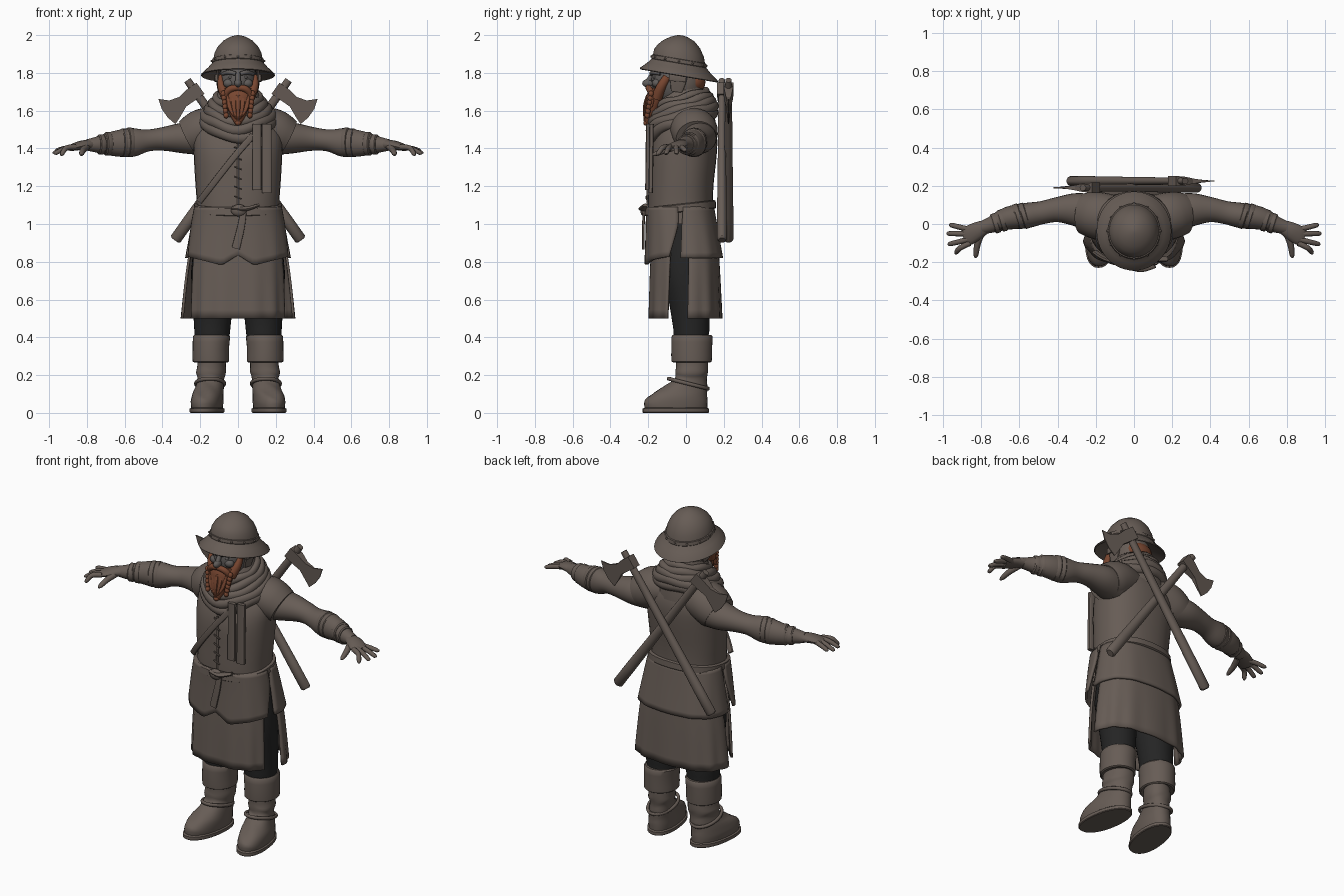
import bpy, bmesh, math
from mathutils import Vector

def mat(name, rgb):
    m = bpy.data.materials.new(name)
    m.diffuse_color = (*rgb, 1)
    return m

BROWN = mat("drab_brown", (0.135, 0.108, 0.092))
BLACK = mat("black_cloth", (0.018, 0.018, 0.018))
RED = mat("red_hair", (0.19, 0.062, 0.03))
SKIN = mat("grey_skin", (0.115, 0.105, 0.10))

def finish(name, bm, m, angle=40, thick=0):
    bmesh.ops.recalc_face_normals(bm, faces=bm.faces)
    me = bpy.data.meshes.new(name)
    bm.to_mesh(me)
    bm.free()
    me.materials.append(m)
    ob = bpy.data.objects.new(name, me)
    bpy.context.collection.objects.link(ob)
    if thick:
        mod = ob.modifiers.new("thickness", 'SOLIDIFY')
        mod.thickness, mod.offset = thick, 0
    bpy.context.view_layer.objects.active = ob
    ob.select_set(True)
    bpy.ops.object.shade_smooth_by_angle(angle=math.radians(angle))
    ob.select_set(False)
    return ob

def spline(rows, steps):
    """Catmull-Rom through rows of numbers."""
    out = []
    for i in range(len(rows) - 1):
        a, b, c, d = (rows[max(i - 1, 0)], rows[i], rows[i + 1], rows[min(i + 2, len(rows) - 1)])
        for k in range(steps):
            t = k / steps
            out.append([q + .5 * t * (r - p + t * (2*p - 5*q + 4*r - s + t * (3*(q - r) + s - p)))
                        for p, q, r, s in zip(a, b, c, d)])
    return out + [list(rows[-1])]

def oval(a, power):
    c, s = math.cos(a), math.sin(a)
    return (math.copysign(abs(c) ** (2 / power), c), math.copysign(abs(s) ** (2 / power), s))

def skin(name, loops, m, closed=True, cap=True, join=False, thick=0, angle=40):
    bm = bmesh.new()
    vs = [[bm.verts.new(p) for p in lp] for lp in loops]
    n = len(vs[0])
    for i in range(len(vs) if join else len(vs) - 1):
        a, b = vs[i], vs[(i + 1) % len(vs)]
        for j in range(n if closed else n - 1):
            k = (j + 1) % n
            bm.faces.new((a[j], a[k], b[k], b[j]))
    if cap and closed and not join:
        bm.faces.new(vs[0])
        bm.faces.new(vs[-1])
    return finish(name, bm, m, angle, thick)

def stack(name, rings, m, n=32, steps=3, power=2, warp=None, **kw):
    """Horizontal ovals: (z, cx, cy, rx, ry)."""
    loops = []
    for z, cx, cy, rx, ry in spline(rings, steps):
        lp = []
        for j in range(n):
            c, s = oval(2 * math.pi * j / n, power)
            v = Vector((cx + rx * c, cy + ry * s, z))
            lp.append(warp(v) if warp else v)
        loops.append(lp)
    return skin(name, loops, m, **kw)

def panel(name, rings, m, folds=0, n=40, hem=None):
    """Open cloth sheet: (z, cy, rx, ry, start angle, end angle)."""
    loops = []
    for z, cy, rx, ry, a0, a1 in spline(rings, 4):
        t = (rings[0][0] - z) / (rings[0][0] - rings[-1][0])
        lp = []
        for j in range(n + 1):
            a = math.radians(a0 + (a1 - a0) * j / n)
            c, s = oval(a, 2.6)
            f = 1 + folds * t * math.sin(a * 13)
            x = rx * c * f
            lp.append(Vector((x, cy + ry * s * f, z + (hem(x) * t if hem else 0))))
        loops.append(lp)
    return skin(name, loops, m, closed=False, thick=0.014)

def tube(name, pts, m, ref=(0, 0, 1), n=14, steps=4, power=2, join=False):
    """Oval section along a path: (x, y, z, side radius, up radius)."""
    rows = spline(list(pts), steps) if steps > 1 else list(pts)
    P = [Vector(r[:3]) for r in rows]
    loops, ref = [], Vector(ref)
    for i, r in enumerate(rows):
        t = (P[(i + 1) % len(P)] - P[i - 1]) if join else P[min(i + 1, len(P) - 1)] - P[max(i - 1, 0)]
        t.normalize()
        u = ref.cross(t).normalized()
        v = t.cross(u)
        ov = [oval(2 * math.pi * j / n, power) for j in range(n)]
        loops.append([P[i] + u * (r[3] * c) + v * (r[4] * s) for c, s in ov])
    return skin(name, loops, m, join=join)

def hoop(name, c, rx, ry, r, m, tilt=0, sag=0, wave=0, n=48):
    pts = []
    for j in range(n):
        a = 2 * math.pi * j / n
        y = ry * math.sin(a)
        pts.append((c[0] + rx * math.cos(a), c[1] + y,
                    c[2] + tilt * y - sag * max(0, -math.sin(a)) ** 4 + wave * math.sin(5 * a + c[2] * 60), r, r * 1.15))
    return tube(name, pts, m, n=10, steps=1, join=True)

def ball(name, c, r, m):
    bm = bmesh.new()
    bmesh.ops.create_uvsphere(bm, u_segments=20, v_segments=12, radius=1)
    for v in bm.verts:
        v.co = Vector([c[i] + v.co[i] * r[i] for i in range(3)])
    return finish(name, bm, m)

def chest_y(x, z, out=0.006):
    return -0.022 - 0.012 * (1.35 - z) - 0.178 * (1 - min(1, abs(x) / 0.25) ** 2.3) ** (1 / 2.3) - out

# Body garment
stack("jacket", [(1.0, 0, -.025, .222, .175), (1.1, 0, -.03, .218, .172), (1.22, 0, -.025, .226, .172), (1.36, 0, -.015, .234, .177),
                 (1.46, 0, 0, .235, .165), (1.54, 0, .01, .195, .135), (1.62, 0, 0, .11, .1)], BROWN, power=2.3)
gap = lambda x: 0.05 * max(0, 1 - abs(x) / .08) + 0.16 * max(0, abs(x) - .1) * 1.6
panel("tunic_front", [(1.09, -.03, .225, .176, -178, -2), (.97, -.025, .245, .182, -177, -3), (.785, -.015, .268, .198, -164, -16)], BROWN, .008, hem=gap)
panel("tunic_back", [(1.09, -.03, .225, .172, 178, 2), (.97, -.01, .245, .172, 182, -2), (.82, .0, .272, .188, 185, -5)], BROWN, .008)
panel("skirt_front", [(.95, -.01, .225, .165, -162, -18), (.75, -.01, .245, .175, -160, -20), (.5, -.01, .255, .182, -158, -22)], BROWN, .018)
panel("skirt_back", [(.95, 0, .235, .16, 178, 2), (.75, 0, .268, .172, 178, 2), (.5, 0, .293, .183, 179, 1)], BROWN, .018)

# Belt, knot, strap, lacing and scarf tails
lean = lambda v: v + Vector((0, 0, .11 * v.y))
stack("belt", [(1.065, 0, -.03, .228, .184), (1.07, 0, -.03, .234, .19), (1.105, 0, -.03, .232, .187), (1.11, 0, -.03, .225, .18)],
      BROWN, steps=1, power=2.4, warp=lean)
ball("belt_knot", (.005, -.222, 1.072), (.042, .02, .032), BROWN)
tube("belt_end", [(.03, -.222, 1.07, .016, .007), (.015, -.226, .98, .02, .007), (-.012, -.226, .87, .022, .007)], BROWN, (0, 1, 0), power=4)
tube("belt_loop", [(-.03, -.218, 1.085, .02, .01), (.04, -.23, 1.08, .022, .012), (.11, -.215, 1.10, .016, .008)], BROWN, (0, 0, 1))
tube("shoulder_strap", [(x, chest_y(x, z), z, .017, .009) for x, z in
     [(.08, 1.47), (.0, 1.38), (-.08, 1.28), (-.15, 1.19), (-.205, 1.12)]], BROWN, (0, 1, 0), power=4)
for i, (x, w, low) in enumerate([(.1, .024, 1.18), (.152, .026, 1.165)]):
    tube(f"scarf_tail_{i}", [(x, chest_y(x, z, .012), z, w, .012) for z in (1.53, 1.42, 1.3, low)], BROWN, (0, 1, 0), power=4)
tube("front_seam", [(0, chest_y(0, z, 0), z, .006, .006) for z in (1.42, 1.25, 1.1)], BROWN, (0, 1, 0))
for i in range(6):
    z = 1.14 + i * .052
    tube(f"lace_{i}", [(-.02, chest_y(0, z), z + .008, .005, .005), (.02, chest_y(0, z), z - .008, .005, .005)], BROWN, steps=1, n=6)

# Cowl and its folds
stack("cowl", [(1.47, 0, -.01, .19, .17), (1.55, 0, -.015, .18, .165), (1.62, 0, -.02, .15, .145), (1.70, 0, -.02, .105, .11), (1.74, 0, -.01, .09, .1)],
      BROWN, warp=lambda v: v + Vector((0, 0, .2 * v.y)))
for i, (z, rx, ry, r, sag) in enumerate([(1.545, .185, .165, .027, .045), (1.575, .178, .168, .026, .03), (1.605, .158, .158, .025, .025),
                                         (1.635, .138, .145, .024, .015), (1.665, .115, .125, .021, .01)]):
    hoop(f"cowl_fold_{i}", (0, -.02, z), rx, ry, r, BROWN, .27, sag, .005)

# Head
ball("head", (0, -.06, 1.76), (.1, .125, .14), SKIN)
ball("hood_back", (0, -.02, 1.75), (.106, .112, .14), BROWN)
ball("back_hair", (0, .035, 1.75), (.085, .068, .06), RED)
ball("nose", (0, -.2, 1.745), (.02, .032, .022), SKIN)
tube("nose_bridge", [(0, -.172, 1.80, .012, .012), (0, -.202, 1.752, .015, .016)], SKIN, (0, 1, 0))
for s in (-1, 1):
    side = "left" if s > 0 else "right"
    tube(f"brow_{side}", [(s * .012, -.182, 1.795, .012, .011), (s * .045, -.175, 1.803, .012, .012), (s * .08, -.135, 1.795, .009, .009)], SKIN)
    ball(f"cheek_{side}", (s * .048, -.155, 1.745), (.03, .025, .024), SKIN)
    ball(f"eye_{side}", (s * .038, -.164, 1.777), (.014, .012, .008), SKIN)
    tube(f"helmet_flap_{side}", [(s * .106, -.035, 1.85, .045, .008), (s * .108, -.04, 1.77, .045, .008),
                                 (s * .1, -.05, 1.70, .03, .007)], BROWN, (s, 0, 0), power=4)
    tube(f"flap_buckle_{side}", [(s * .117, -.09, 1.775, .006, .018), (s * .119, .0, 1.77, .006, .018)], BROWN, power=5, steps=1)
    # Moustache, whiskers and braids
    tube(f"moustache_{side}", [(0, -.2, 1.722, .015, .014), (s * .04, -.195, 1.715, .018, .017), (s * .066, -.18, 1.68, .016, .015),
                               (s * .07, -.185, 1.62, .008, .008)], RED, (0, 1, 0))
    tube(f"whisker_{side}", [(s * .092, -.1, 1.78, .012, .02), (s * .088, -.13, 1.73, .022, .025), (s * .06, -.155, 1.67, .03, .03)], RED, (0, 1, 0))
    for i in range(6):
        ball(f"braid_{side}_{i}", (s * (.078 - .003 * i), -.185 - .004 * i, 1.69 - .023 * i), (.014, .014, .016), RED)
tube("beard", [(0, -.15, 1.715, .075, .04), (0, -.16, 1.67, .078, .05), (0, -.18, 1.61, .058, .04), (0, -.195, 1.56, .034, .026),
               (0, -.205, 1.525, .012, .012)], RED, (0, 1, 0), n=20)
for i in range(-2, 3):
    tube(f"beard_lock_{i + 2}", [(i * .026, -.2 + abs(i) * .008, 1.68, .013, .012), (i * .022, -.216 + abs(i) * .007, 1.62, .014, .012),
                                 (i * .01, -.218, 1.545 + abs(i) * .012, .006, .006)], RED, (0, 1, 0), n=8)
ball("beard_bead", (0, -.212, 1.535), (.016, .014, .014), RED)

# Brimmed helmet
tip = lambda v: v + Vector((0, 0, -.17 * (v.y + .035) * min(1, (2 - v.z) / .1)))
prof = [(1.83, .12), (1.783, .198), (1.787, .203), (1.793, .201), (1.825, .165), (1.85, .142), (1.853, .144), (1.872, .141), (1.874, .135),
        (1.905, .129), (1.94, .11), (1.97, .081), (1.99, .045), (1.998, .018), (2.0, .004)]
stack("helmet", [(z, 0, -.037, r * .965, r * 1.02) for z, r in prof], BROWN, n=48, steps=1, warp=tip)
for i in range(12):
    a = i * math.pi / 6
    p = tip(Vector((.139 * math.cos(a), -.037 + .146 * math.sin(a), 1.862)))
    ball(f"rivet_{i}", p, (.006, .006, .006), BROWN)

for s in (-1, 1):
    side = "left" if s > 0 else "right"
    X = lambda rows: [(s * r[0], *r[1:]) for r in rows]
    # Arm, shoulder and wraps
    tube(f"shoulder_{side}", X([(.08, .02, 1.51, .12, .1), (.17, .04, 1.50, .125, .115), (.225, .05, 1.475, .12, .112), (.265, .055, 1.455, .108, .1)]), BROWN, n=24)
    tube(f"arm_{side}", X([(.2, .055, 1.455, .095, .09), (.3, .075, 1.455, .088, .08), (.4, .075, 1.45, .066, .062), (.48, .06, 1.442, .06, .058),
                           (.56, .045, 1.432, .066, .076), (.66, .03, 1.425, .06, .066), (.75, -.005, 1.42, .042, .042), (.8, -.02, 1.418, .034, .03)]), BROWN, n=24)
    for i, (x, y, z, r, q) in enumerate([(.575, .043, 1.432, .069, .078), (.605, .04, 1.43, .068, .076), (.69, .018, 1.424, .058, .062),
                                         (.725, .004, 1.421, .053, .054)]):
        tube(f"wrist_wrap_{side}_{i}", X([(x - .016, y + .005, z, r - .006, q - .006), (x - .01, y + .003, z, r, q),
                                          (x + .01, y - .003, z, r, q), (x + .016, y - .005, z, r - .006, q - .006)]), BROWN, n=20, steps=1)
    # Hand
    tube(f"palm_{side}", X([(.77, -.01, 1.42, .034, .028), (.82, -.035, 1.418, .046, .025), (.865, -.06, 1.408, .05, .02), (.89, -.07, 1.4, .044, .015)]), BROWN)
    for i, (y0, x1, y1, z1) in enumerate([(-.03, .965, -.005, 1.385), (-.052, .978, -.05, 1.372), (-.078, .972, -.105, 1.37), (-.1, .94, -.15, 1.365)]):
        tube(f"finger_{side}_{i}", X([(.86, y0, 1.408, .015, .015), (.91, (y0 + y1) / 2, 1.402, .014, .014), (x1 - .008, y1 * .97 + y0 * .03, z1 + .006, .012, .011),
                                      (x1, y1, z1, .004, .004)]), BROWN, n=10)
    tube(f"thumb_{side}", X([(.8, -.05, 1.41, .018, .018), (.82, -.105, 1.392, .017, .017), (.828, -.16, 1.372, .013, .012), (.83, -.178, 1.366, .004, .004)]), BROWN, n=10)
    # Trouser leg and boot
    stack(f"trouser_leg_{side}", [(1.0, s * .11, -.01, .105, .12), (.75, s * .13, 0, .118, .12), (.5, s * .135, .02, .1, .1), (.36, s * .138, .03, .088, .09)],
          BLACK, warp=lambda v: v + Vector((0, .005 * math.sin(v.z * 90), 0)))
    stack(f"boot_cuff_{side}", [(.27, s * .144, .03, .08, .09), (.272, s * .144, .03, .096, .106), (.34, s * .144, .03, .096, .108), (.405, s * .14, .032, .098, .108),
                                (.413, s * .14, .032, .085, .095)], BROWN, steps=2)
    turn = lambda v: v + Vector((s * -.13 * v.y, 0, .004 * math.sin(v.x * 60 + v.z * 80)))
    stack(f"boot_{side}", [(.02, s * .157, -.053, .08, .165), (.06, s * .157, -.053, .083, .167), (.095, s * .155, -.038, .08, .15), (.14, s * .15, .0, .073, .113),
                           (.18, s * .147, .025, .069, .085), (.215, s * .147, .03, .078, .086), (.25, s * .144, .032, .074, .085), (.31, s * .142, .03, .074, .085)],
          BROWN, warp=turn, power=2.2)
    stack(f"boot_sole_{side}", [(0, s * .157, -.054, .084, .172), (.004, s * .157, -.054, .088, .176), (.022, s * .157, -.054, .088, .176), (.028, s * .157, -.054, .08, .165)],
          BROWN, steps=1, warp=lambda v: v + Vector((s * -.13 * v.y, 0, 0)), power=2.2)
    hoop(f"ankle_strap_{side}", (s * .148, .012, .155), .076, .105, .009, BROWN, -.25)
    # Crossed axe on the back
    y = .225 if s > 0 else .19
    d, p, eye = Vector((s * .58, 0, .815)), Vector((s * .815, 0, -.58)), Vector((s * .225, y, 1.7))
    shaft = [(*(eye + d * k), r, r * .85) for k, r in [(-.965, .022), (-.955, .031), (-.8, .031), (-.4, .026), (0, .022), (.075, .02)]]
    tube(f"axe_handle_{side}", shaft, BROWN, (0, 1, 0), steps=1)
    blade = [(-.032, .036), (.03, .036), (.085, .027), (.14, .043), (.182, .083), (.198, .03), (.199, -.025), (.186, -.078), (.14, -.06), (.085, -.035), (.03, -.036), (-.032, -.036)]
    loops = [[eye + p * a + d * b + Vector((0, side_y * max(.003, .027 - .16 * max(a, 0)), 0)) for a, b in blade] for side_y in (-1, 1)]
    skin(f"axe_head_{side}", loops, BROWN, angle=25)

# Hips under the skirt
ball("trouser_seat", (0, -.005, .83), (.21, .13, .16), BLACK)
